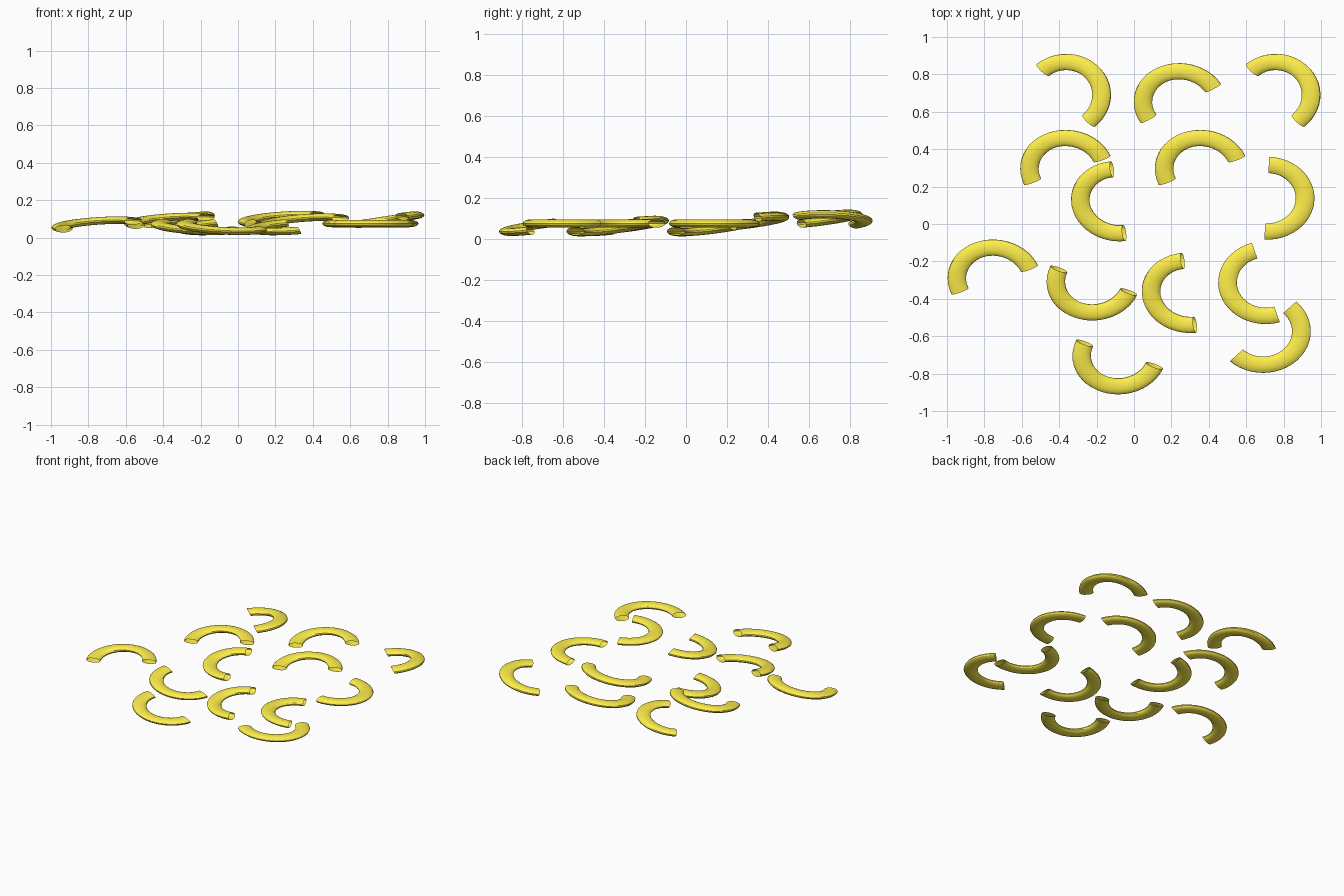
import bpy, bmesh, math
from mathutils import Matrix, Vector

if "Cube" in bpy.data.objects:
    bpy.data.objects.remove(bpy.data.objects["Cube"])

BEND, TUBE = 0.205, 0.05                   # bend radius and tube radius
SEGS, SIDES = 24, 16
SQUASH = Matrix.Diagonal((1, 0.87, 0.4, 1))  # the whole scatter is flattened

mat = bpy.data.materials.new("pasta_yellow")
mat.diffuse_color = (1.0, 0.86, 0.07, 1)
mat.use_nodes = True
mat.node_tree.nodes["Principled BSDF"].inputs["Base Color"].default_value = mat.diffuse_color


def elbow(name, x, y, z, mid, sx=0, sy=0):
    """Open half-ring tube; mid is the direction of its bulge, sx and sy its tilt."""
    bm = bmesh.new()
    rings = []
    for i in range(SEGS + 1):
        a = math.pi * (i / SEGS - 0.5)
        ring = []
        for j in range(SIDES):
            t = 2 * math.pi * j / SIDES
            d = BEND + TUBE * math.cos(t)
            ring.append(bm.verts.new((d * math.cos(a), d * math.sin(a), TUBE * math.sin(t))))
        rings.append(ring)
    for a, b in zip(rings, rings[1:]):
        for j in range(SIDES):
            k = (j + 1) % SIDES
            bm.faces.new((a[j], b[j], b[k], a[k]))
    mesh = bpy.data.meshes.new(name)
    bm.to_mesh(mesh)
    bm.free()
    normal = Vector((-sx / 0.4, -sy * 0.87 / 0.4, 1)).normalized()
    tilt = Vector((0, 0, 1)).rotation_difference(normal).to_matrix().to_4x4()
    mesh.transform(SQUASH @ tilt @ Matrix.Rotation(math.radians(mid), 4, 'Z'))
    mesh.shade_smooth()
    mesh.set_sharp_from_angle(angle=math.radians(30))
    mesh.materials.append(mat)
    ob = bpy.data.objects.new(name, mesh)
    ob.location = (x, y, z)
    bpy.context.collection.objects.link(ob)


# arched pieces, bulging to the back
for n, (x, y, z, mid) in enumerate([(-.745, -.298, .067, 112), (.25, .645, .097, 120),
                                    (-.357, .288, .087, 112), (.363, .288, .083, 112)]):
    elbow(f"arched_macaroni_{n + 1}", x, y, z, mid, .07, .13)

# pieces bulging to the back right
for n, x in enumerate((-.365, .755)):
    elbow(f"corner_macaroni_{n + 1}", x, .688, .091, 40, .15, -.02)

# pieces turned over, bulging to the front and sagging
for n, (x, y) in enumerate([(-.215, -.302), (-.077, -.697)]):
    elbow(f"cupped_macaroni_{n + 1}", x, y, .06, 248, -.06, .14)

# pieces bulging to the left and sagging
for n, (x, y) in enumerate([(-.085, .122), (.293, -.368)]):
    elbow(f"left_macaroni_{n + 1}", x, y, .058, 188, .07, .13)

# pieces lying flat
for n, (x, y, mid) in enumerate([(.71, .138, -3), (.705, -.313, 197), (.69, -.574, 316)]):
    elbow(f"flat_macaroni_{n + 1}", x, y, .075, mid)
